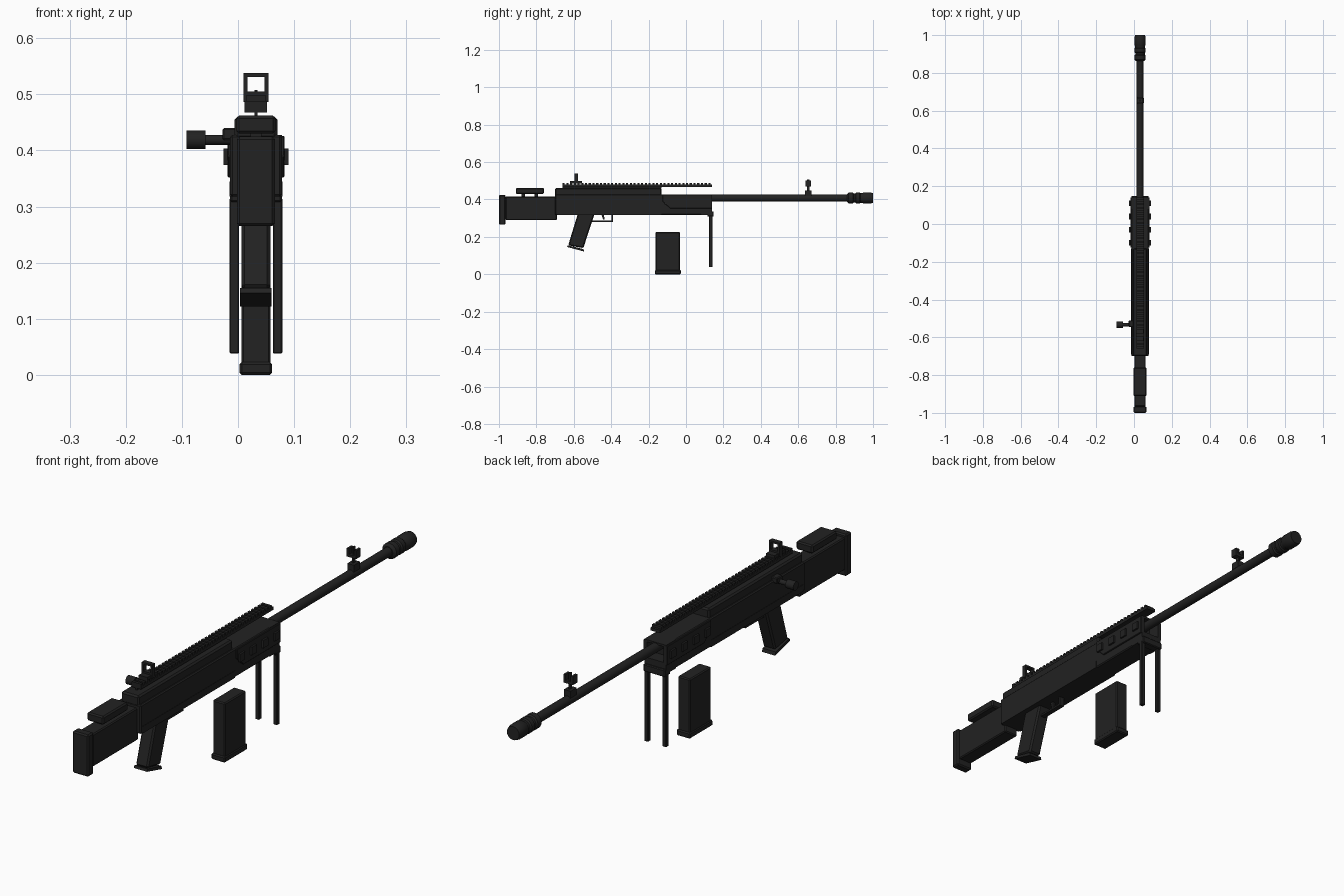
import bpy, bmesh, math
from mathutils import Vector, Matrix

if "Cube" in bpy.data.objects:
    bpy.data.objects.remove(bpy.data.objects["Cube"])

CX = 0.032          # centre plane of the rifle
BZ = 0.408          # barrel axis height

black = bpy.data.materials.new("matte black")
black.diffuse_color = (0.016, 0.016, 0.016, 1)
black.use_nodes = True
black.node_tree.nodes["Principled BSDF"].inputs["Base Color"].default_value = black.diffuse_color


def finish(name, bm, bevel=0, smooth=False):
    bmesh.ops.recalc_face_normals(bm, faces=bm.faces)
    me = bpy.data.meshes.new(name)
    bm.to_mesh(me)
    bm.free()
    me.materials.append(black)
    ob = bpy.data.objects.new(name, me)
    bpy.context.collection.objects.link(ob)
    if bevel:
        m = ob.modifiers.new("bevel", 'BEVEL')
        m.width, m.segments, m.limit_method = bevel, 1, 'ANGLE'
    if smooth:
        bpy.ops.object.select_all(action='DESELECT')
        ob.select_set(True)
        bpy.context.view_layer.objects.active = ob
        bpy.ops.object.shade_smooth_by_angle(angle=math.radians(35))
    return ob


def add_box(bm, x, y, z):
    size = Matrix.Diagonal((x[1]-x[0], y[1]-y[0], z[1]-z[0], 1))
    mid = Vector(((x[0]+x[1])/2, (y[0]+y[1])/2, (z[0]+z[1])/2))
    bmesh.ops.create_cube(bm, size=1, matrix=Matrix.Translation(mid) @ size)


def boxes(name, parts, bevel=0):
    """Each part: half width about the centre plane (or an x range), y range, z range."""
    bm = bmesh.new()
    for x, y, z in parts:
        add_box(bm, x if isinstance(x, tuple) else (CX-x, CX+x), y, z)
    return finish(name, bm, bevel)


def side_profile(name, pts, x0, x1, bevel=0):
    """Extrude a (y, z) outline from x0 to x1."""
    bm = bmesh.new()
    f = bm.faces.new([bm.verts.new((x0, y, z)) for y, z in pts])
    r = bmesh.ops.extrude_face_region(bm, geom=[f])
    bmesh.ops.translate(bm, vec=(x1-x0, 0, 0),
                        verts=[v for v in r['geom'] if isinstance(v, bmesh.types.BMVert)])
    return finish(name, bm, bevel)


def lathe(name, pts, centre, axis, n=20):
    """Revolve (distance, radius) points about the x or y axis."""
    bm = bmesh.new()
    rings = []
    for d, r in pts:
        ring = []
        for i in range(n):
            a = 2*math.pi*i/n
            c, s = r*math.cos(a), r*math.sin(a)
            off = Vector((c, d, s)) if axis == 'y' else Vector((d, c, s))
            ring.append(bm.verts.new(Vector(centre) + off))
        rings.append(ring)
    for a, b in zip(rings, rings[1:]):
        for i in range(n):
            bm.faces.new((a[i], a[(i+1) % n], b[(i+1) % n], b[i]))
    bm.faces.new(rings[0])
    bm.faces.new(rings[-1])
    return finish(name, bm, 0, True)


# Shoulder stock
boxes("butt_plate", [(0.034, (-1.0, -0.965), (0.265, 0.425))], 0.005)
boxes("stock", [(0.030, (-0.965, -0.69), (0.29, 0.415))], 0.004)
boxes("cheek_rest", [(0.035, (-0.91, -0.76), (0.43, 0.462))], 0.005)
boxes("cheek_rest_posts", [(0.010, (y, y+0.02), (0.41, 0.432)) for y in (-0.88, -0.81)])

# Receiver: lower body, upper cover
boxes("lower_receiver", [(0.046, (-0.70, 0.09), (0.318, 0.428))], 0.004)
boxes("upper_receiver", [(0.038, (-0.70, -0.13), (0.42, 0.461))], 0.006)
boxes("receiver_side_seam", [(0.047, (-0.69, -0.13), (0.318, 0.345))])

# Handguard front, open around the barrel
boxes("handguard_front", [(0.046, (0.08, 0.14), (0.318, 0.36)),
                          (0.046, (0.08, 0.14), (0.428-0.008, 0.428)),
                          ((CX-0.046, CX-0.034), (0.08, 0.14), (0.35, 0.425)),
                          ((CX+0.034, CX+0.046), (0.08, 0.14), (0.35, 0.425))])
panel = [(-0.125, 0.426), (0.14, 0.426), (0.14, 0.352), (-0.085, 0.352), (-0.125, 0.39)]
for side, s in (("left", -1), ("right", 1)):
    side_profile("handguard_panel_" + side, panel, CX+s*0.044, CX+s*0.051, 0.002)
    boxes("side_rail_" + side,
          [(tuple(sorted((CX+s*0.05, CX+s*0.058))), (y, y+0.03), (0.374, 0.404))
           for y in (-0.115, -0.045, 0.025, 0.095)])

# Top rail with teeth
N = 40
pitch = 0.80 / N
boxes("top_rail", [(0.020, (-0.66, 0.14), (0.468, 0.479)),
                   (0.003, (-0.66, -0.13), (0.458, 0.470))]
      + [(0.020, (-0.66+i*pitch, -0.66+(i+0.55)*pitch), (0.478, 0.488)) for i in range(N)])

# Rear sight
boxes("rear_sight", [(0.018, (-0.62, -0.555), (0.485, 0.498)),
                     (0.022, (-0.597, -0.578), (0.486, 0.505)),
                     ((CX-0.022, CX-0.015), (-0.597, -0.578), (0.50, 0.538)),
                     ((CX+0.015, CX+0.022), (-0.597, -0.578), (0.50, 0.538)),
                     (0.022, (-0.597, -0.578), (0.531, 0.538))])

# Front sight on the barrel
boxes("front_sight", [(0.014, (0.635, 0.672), (0.42, 0.447)),
                      (0.003, (0.648, 0.660), (0.44, 0.508)),
                      (0.020, (0.640, 0.667), (0.470, 0.480)),
                      ((CX-0.020, CX-0.011), (0.640, 0.667), (0.475, 0.502)),
                      ((CX+0.011, CX+0.020), (0.640, 0.667), (0.475, 0.502))])

# Barrel and muzzle brake
lathe("barrel", [(0.0, 0.0175), (0.88, 0.0175)], (CX, 0, BZ), 'y')
lathe("muzzle_brake", [(0.862, 0.020), (0.870, 0.030), (0.892, 0.030), (0.897, 0.025),
                       (0.905, 0.025), (0.910, 0.030), (0.928, 0.030), (0.933, 0.026),
                       (0.942, 0.026), (0.948, 0.030), (0.985, 0.030), (1.0, 0.026)],
      (CX, 0, BZ), 'y')

# Grip, trigger and guard
side_profile("pistol_grip", [(-0.578, 0.325), (-0.488, 0.325), (-0.549, 0.14), (-0.630, 0.155)],
             CX-0.026, CX+0.026, 0.006)
side_profile("grip_cap", [(-0.632, 0.155), (-0.548, 0.135), (-0.545, 0.122), (-0.636, 0.146)],
             CX-0.028, CX+0.028)
boxes("trigger_guard", [(0.010, (-0.505, -0.39), (0.281, 0.288)),
                        (0.010, (-0.398, -0.39), (0.281, 0.322))])
side_profile("trigger", [(-0.452, 0.32), (-0.438, 0.32), (-0.436, 0.292), (-0.443, 0.292)],
             CX-0.005, CX+0.005)

# Detached magazine
boxes("magazine", [(0.026, (-0.162, -0.033), (0.015, 0.226))], 0.004)
boxes("magazine_base", [(0.029, (-0.167, -0.028), (0.0, 0.023))], 0.004)

# Bipod
boxes("bipod_mount", [(0.046, (0.115, 0.148), (0.308, 0.336))], 0.003)
for side, s in (("left", -1), ("right", 1)):
    boxes("bipod_leg_" + side,
          [(tuple(sorted((CX+s*0.030, CX+s*0.047))), (0.124, 0.141), (0.038, 0.315))], 0.002)

# Charging handle on the left
boxes("charging_block", [((-0.028, 0.005), (-0.545, -0.51), (0.418, 0.440))], 0.003)
lathe("charging_rod", [(-0.065, 0.009), (-0.01, 0.009)], (0, -0.533, 0.419), 'x', 16)
lathe("charging_knob", [(-0.092, 0.0165), (-0.058, 0.0165)], (0, -0.533, 0.419), 'x', 16)
